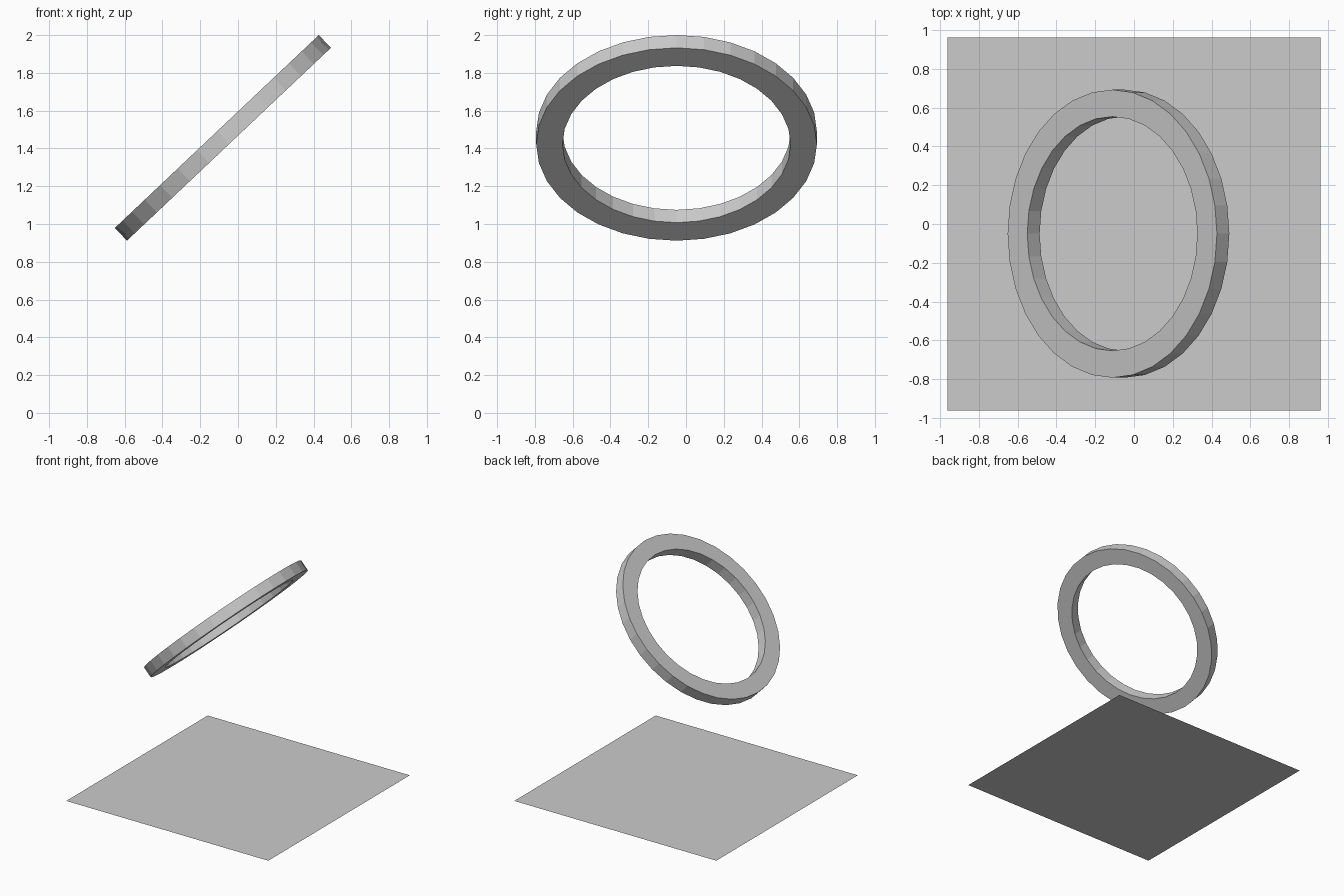
import bpy, bmesh, math

if "Cube" in bpy.data.objects:
    bpy.data.objects.remove(bpy.data.objects["Cube"])

SEGMENTS = 32


def ring_mesh(outer, inner, thickness):
    """Flat-sided ring: a rectangular section swept round the z axis."""
    bm = bmesh.new()
    h = thickness / 2
    section = [(outer, -h), (outer, h), (inner, h), (inner, -h)]
    loops = []
    for i in range(SEGMENTS):
        a = 2 * math.pi * i / SEGMENTS
        loops.append([bm.verts.new((r * math.cos(a), r * math.sin(a), z))
                      for r, z in section])
    for i in range(SEGMENTS):
        a, b = loops[i], loops[(i + 1) % SEGMENTS]
        for j in range(4):
            k = (j + 1) % 4
            bm.faces.new((a[j], b[j], b[k], a[k]))
    bmesh.ops.recalc_face_normals(bm, faces=bm.faces)
    mesh = bpy.data.meshes.new("ring")
    bm.to_mesh(mesh)
    bm.free()
    return mesh


# Tilted ring floating above the floor
ring = bpy.data.objects.new("ring", ring_mesh(0.743, 0.604, 0.093))
ring.location = (-0.08, -0.05, 1.456)
ring.rotation_euler = (0, math.radians(-43.4), 0)
bpy.context.collection.objects.link(ring)

# Square floor sheet
bpy.ops.mesh.primitive_plane_add(size=1.925, location=(0, 0, 0))
bpy.context.object.name = "floor"
